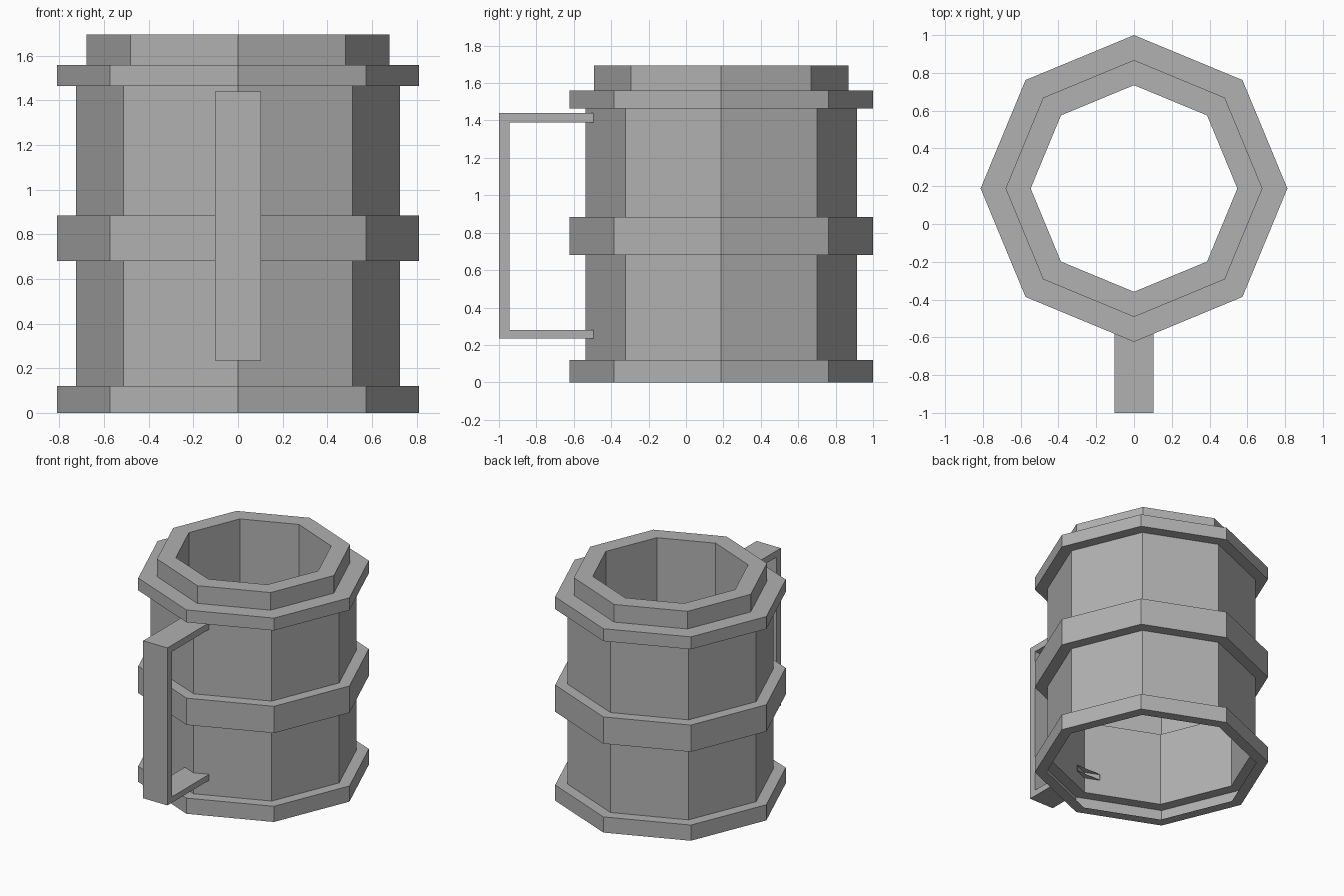
import bpy, bmesh, math

if "Cube" in bpy.data.objects:
    bpy.data.objects.remove(bpy.data.objects["Cube"])

CENTER_Y = 0.188
SIDES = 8

# Medium grey for the whole mug
grey = bpy.data.materials.new("medium_grey")
grey.diffuse_color = (0.44, 0.44, 0.44, 1)
grey.use_nodes = True
grey.node_tree.nodes["Principled BSDF"].inputs["Base Color"].default_value = grey.diffuse_color


def make_object(name, bm):
    mesh = bpy.data.meshes.new(name)
    bm.to_mesh(mesh)
    bm.free()
    mesh.materials.append(grey)
    obj = bpy.data.objects.new(name, mesh)
    bpy.context.collection.objects.link(obj)
    return obj


def lathe(name, profile):
    """Revolve (radius, z) points, listed bottom to top outside, into a flat-sided shell."""
    bm = bmesh.new()
    rings = []
    for r, z in profile:
        angles = [2 * math.pi * i / SIDES for i in range(SIDES)]
        rings.append([bm.verts.new((r * math.cos(a), CENTER_Y + r * math.sin(a), z))
                      for a in angles])
    for low, high in zip(rings, rings[1:]):
        for i in range(SIDES):
            j = (i + 1) % SIDES
            bm.faces.new((low[i], low[j], high[j], high[i]))
    return make_object(name, bm)


def extrude_side_profile(name, points, half_width, open_y):
    """Extrude a (y, z) outline along x, centred on x = 0; faces lying at open_y are left open."""
    bm = bmesh.new()
    face = bm.faces.new([bm.verts.new((-half_width, y, z)) for y, z in points])
    result = bmesh.ops.extrude_face_region(bm, geom=[face], use_keep_orig=True)
    verts = [v for v in result["geom"] if isinstance(v, bmesh.types.BMVert)]
    bmesh.ops.translate(bm, verts=verts, vec=(2 * half_width, 0, 0))
    bmesh.ops.recalc_face_normals(bm, faces=bm.faces)
    ends = [f for f in bm.faces if all(abs(v.co.y - open_y) < 1e-4 for v in f.verts)]
    bmesh.ops.delete(bm, geom=ends, context='FACES')
    return make_object(name, bm)


# Open-bottomed mug shell: three raised bands, stepped lip and inner wall
BAND, BODY, LIP, INNER = 0.812, 0.725, 0.68, 0.547
lathe("mug_body", [
    (0.73, 0), (BAND, 0), (BAND, 0.12), (BODY, 0.12),
    (BODY, 0.68), (BAND, 0.68), (BAND, 0.885), (BODY, 0.885),
    (BODY, 1.465), (BAND, 1.465), (BAND, 1.56), (LIP, 1.56),
    (LIP, 1.695), (INNER, 1.695), (INNER, 0.885),
])

# Square bracket handle at the front, its hidden ends left open
extrude_side_profile("handle", [
    (-0.49, 0.235), (-1.0, 0.235), (-1.0, 1.44), (-0.49, 1.44),
    (-0.49, 1.39), (-0.945, 1.39), (-0.945, 0.28), (-0.49, 0.28),
], 0.1025, -0.49)
